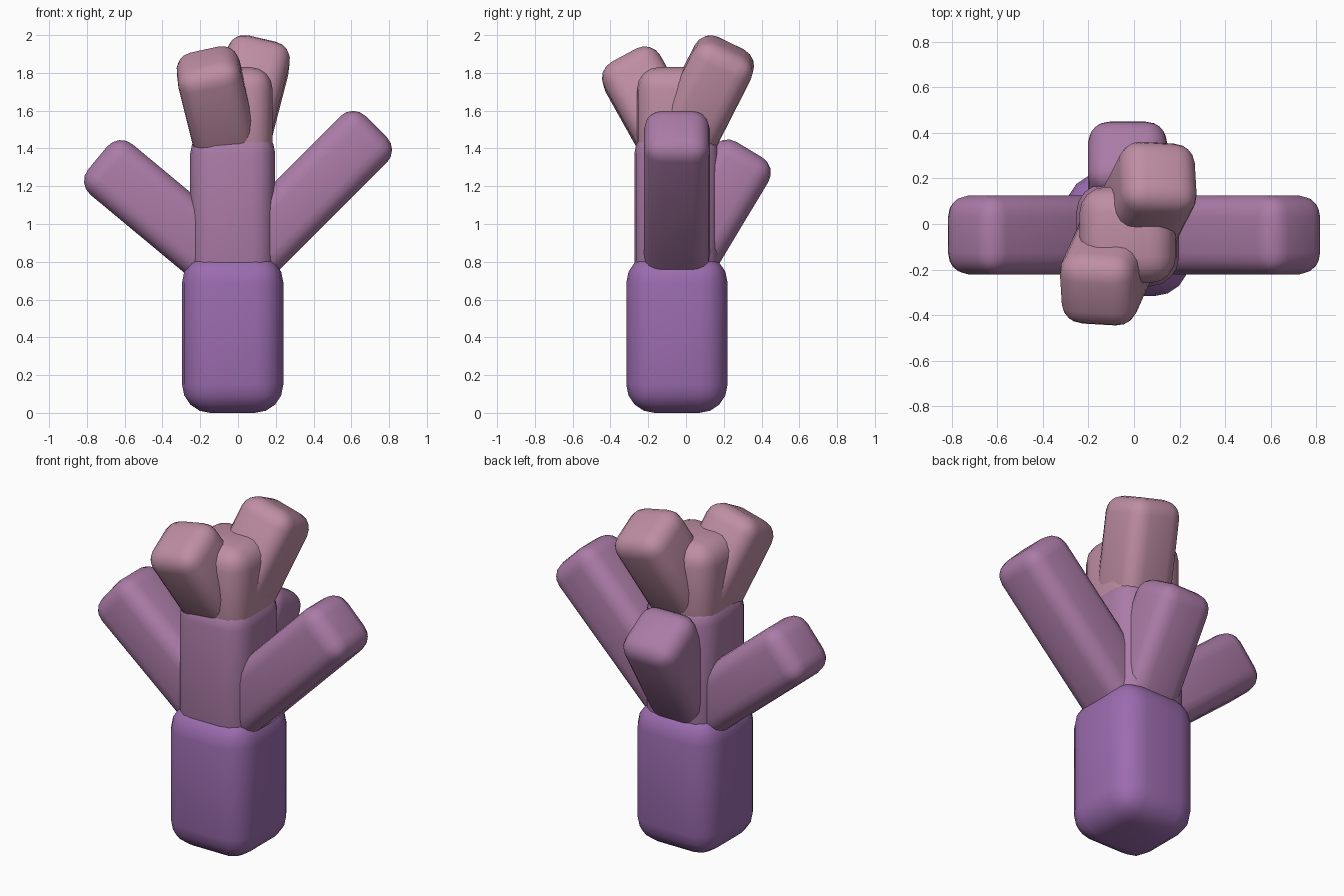
import bpy
from mathutils import Vector, Matrix

if "Cube" in bpy.data.objects:
    bpy.data.objects.remove(bpy.data.objects["Cube"])


def rounded_block(name, start, direction, length, half, radius, color):
    """Soft-edged square block growing from start along direction."""
    d = Vector(direction).normalized()
    s = Vector(start)
    bpy.ops.mesh.primitive_cube_add(size=1)
    ob = bpy.context.object
    ob.name = ob.data.name = name
    rot = Vector((0, 0, 1)).rotation_difference(d).to_matrix().to_4x4()
    ob.data.transform(Matrix.Diagonal((2 * half, 2 * half, length, 1)))
    ob.matrix_world = Matrix.Translation(s + d * length / 2) @ rot
    bevel = ob.modifiers.new("soft_edges", 'BEVEL')
    bevel.width = radius
    bevel.segments = 4
    bevel.limit_method = 'NONE'
    for p in ob.data.polygons:
        p.use_smooth = True
    mat = bpy.data.materials.new(name + "_colour")
    mat.diffuse_color = (*color, 1)
    mat.use_nodes = True
    mat.node_tree.nodes["Principled BSDF"].inputs["Base Color"].default_value = mat.diffuse_color
    ob.data.materials.append(mat)
    return ob


PURPLE = (0.33, 0.15, 0.43)
MAUVE = (0.41, 0.20, 0.39)
PINK = (0.52, 0.27, 0.37)
CX, CY = -0.028, -0.048
UP = (0, 0, 1)

# central stem, three stacked blocks
rounded_block("stem_base", (CX, CY, 0.0), UP, 0.84, 0.268, 0.15, PURPLE)
rounded_block("stem_middle", (CX, CY, 0.68), UP, 0.82, 0.225, 0.125, MAUVE)
rounded_block("stem_top", (CX, CY, 1.32), UP, 0.51, 0.211, 0.115, PINK)

# lower branches
low = (CX, CY, 0.755)
rounded_block("left_branch", low, (-0.77, 0, 0.64), 0.93, 0.174, 0.095, MAUVE)
rounded_block("right_branch", low, (0.71, 0, 0.71), 1.075, 0.174, 0.095, MAUVE)
rounded_block("back_branch", low, (0, 0.515, 0.857), 0.745, 0.174, 0.095, MAUVE)

# upper branches
rounded_block("upper_front_branch", (-0.05, CY, 1.38), (-0.25, -0.56, 1), 0.582,
              0.17, 0.095, PINK)
rounded_block("upper_back_branch", (-0.02, CY, 1.38), (0.26, 0.51, 1), 0.643,
              0.17, 0.095, PINK)
